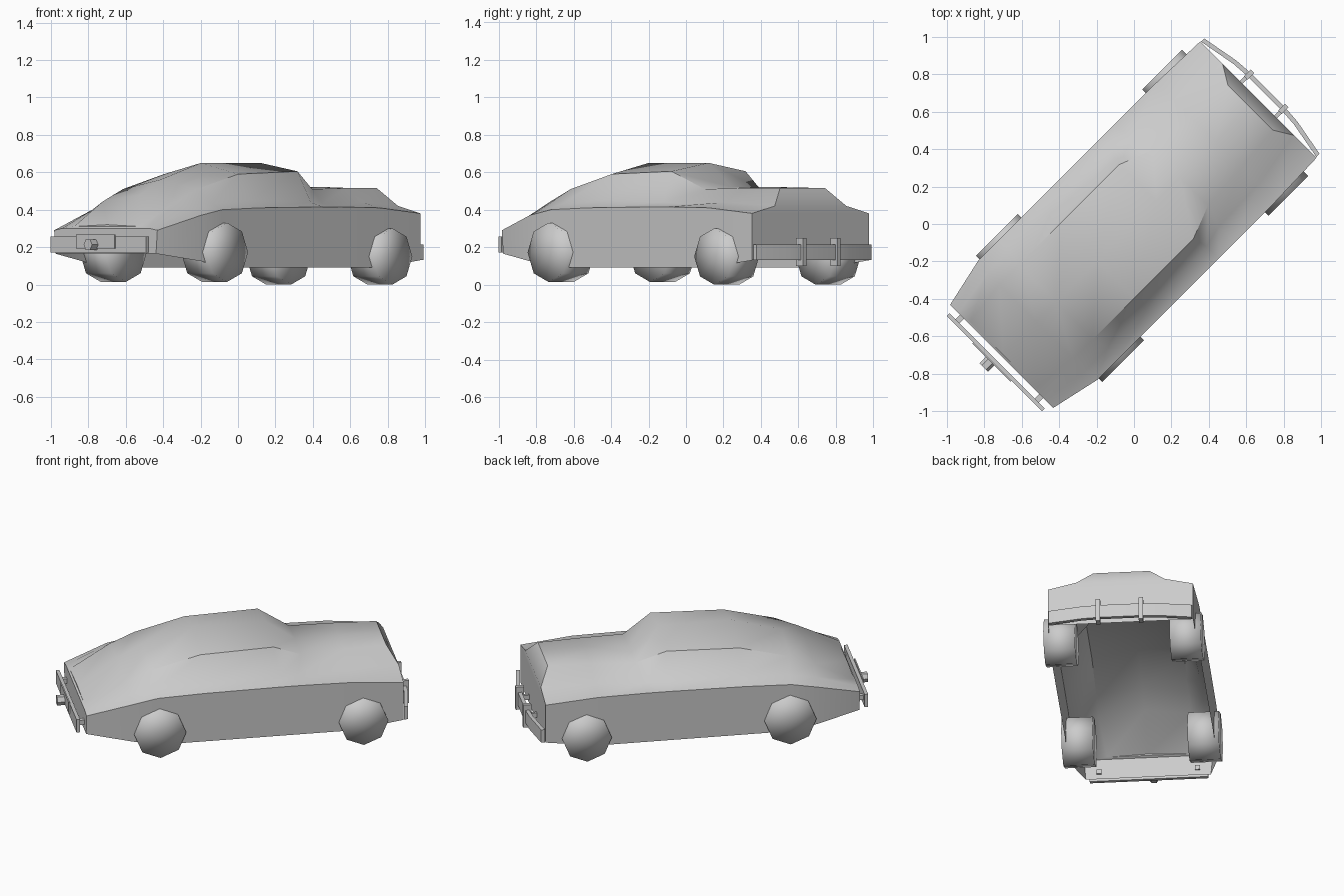
import bpy, bmesh, math
from mathutils import Matrix

cube = bpy.data.objects.get("Cube")
if cube:
    bpy.data.objects.remove(cube, do_unlink=True)

grey = bpy.data.materials.new("plain grey")
grey.use_nodes = True
grey.diffuse_color = (0.6, 0.6, 0.6, 1)
grey.node_tree.nodes["Principled BSDF"].inputs["Base Color"].default_value = (0.6, 0.6, 0.6, 1)

# The car is modelled along local x, then stands turned on the ground
TURN = math.radians(45)


def finish(name, bm, angle):
    bmesh.ops.recalc_face_normals(bm, faces=bm.faces)
    mesh = bpy.data.meshes.new(name)
    bm.to_mesh(mesh)
    bm.free()
    obj = bpy.data.objects.new(name, mesh)
    bpy.context.collection.objects.link(obj)
    mesh.materials.append(grey)
    obj.rotation_euler.z = TURN
    bpy.ops.object.select_all(action='DESELECT')
    obj.select_set(True)
    bpy.context.view_layer.objects.active = obj
    if angle >= 180:
        bpy.ops.object.shade_smooth()
    elif angle > 0:
        bpy.ops.object.shade_smooth_by_angle(angle=math.radians(angle))
    return obj


def box(name, center, size):
    bm = bmesh.new()
    bmesh.ops.create_cube(bm, size=1, matrix=Matrix.Translation(center) @ Matrix.Diagonal((*size, 1)))
    return finish(name, bm, 0)


# Body shell: half sections from sill over belt and shoulder to centre line.
# Each section: sill/belt x, top x, then (half width, height) pairs
SECTIONS = [
    (-1.0, -0.99, (0.38, 0.165), (0.39, 0.29), (0.33, 0.30), (0.25, 0.31), (0, 0.32)),
    (-0.73, -0.74, (0.45, 0.125), (0.45, 0.37), (0.37, 0.40), (0.28, 0.445), (0, 0.48)),
    (-0.57, -0.59, (0.45, 0.09), (0.45, 0.40), (0.37, 0.43), (0.28, 0.51), (0, 0.56)),
    (-0.28, -0.28, (0.45, 0.09), (0.45, 0.41), (0.37, 0.45), (0.28, 0.59), (0, 0.65)),
    (0.19, 0.17, (0.45, 0.09), (0.45, 0.415), (0.36, 0.44), (0.28, 0.605), (0, 0.65)),
    (0.31, 0.35, (0.45, 0.09), (0.45, 0.415), (0.33, 0.43), (0.21, 0.51), (0, 0.52)),
    (0.62, 0.62, (0.45, 0.09), (0.45, 0.41), (0.32, 0.44), (0.19, 0.515), (0, 0.522)),
    (0.94, 0.88, (0.44, 0.13), (0.44, 0.38), (0.27, 0.42), (0.17, 0.515), (0, 0.515)),
]
bm = bmesh.new()
rings = []
for low_x, top_x, *half in SECTIONS:
    xs = [low_x] * 3 + [top_x] * 2
    right = [(x, -w, z) for x, (w, z) in zip(xs, half)]
    left = [(x, -y, z) for x, y, z in reversed(right[:-1])]
    rings.append([bm.verts.new(p) for p in right + left])
for a, b in zip(rings, rings[1:]):
    for i in range(len(a) - 1):
        bm.faces.new((a[i], a[i + 1], b[i + 1], b[i]))
# Tail and nose panels, built as strips across the car
for ring in (rings[0], rings[-1]):
    n = len(ring) - 1
    for i in range(n // 2):
        quad = [ring[i], ring[i + 1], ring[n - i - 1], ring[n - i]]
        bm.faces.new(list(dict.fromkeys(quad)))
finish("body_shell", bm, 40)

# Wheels: eight-sided drums with fan caps
for end, x, z, radius in (("front", 0.69, 0.15, 0.15), ("rear", -0.56, 0.172, 0.158)):
    for side, s in (("left", 1), ("right", -1)):
        bm = bmesh.new()
        bmesh.ops.create_cone(bm, cap_ends=True, cap_tris=True, segments=8,
                              radius1=radius, radius2=radius, depth=0.19,
                              matrix=Matrix.Translation((x, s * 0.383, z))
                              @ Matrix.Rotation(math.radians(90), 4, 'X'))
        finish(f"{end}_{side}_wheel", bm, 180)

# Front bumper: bent bar
bm = bmesh.new()
path = [(0.955, -0.435), (0.993, -0.23), (1.0, -0.13), (1.0, 0.13), (0.993, 0.23), (0.955, 0.435)]
bars = [[bm.verts.new((x + dx, y, z)) for dx, z in
         ((-0.012, 0.13), (0.012, 0.13), (0.012, 0.215), (-0.012, 0.215))] for x, y in path]
for a, b in zip(bars, bars[1:]):
    for i in range(4):
        j = (i + 1) % 4
        bm.faces.new((a[i], a[j], b[j], b[i]))
bm.faces.new(bars[0])
bm.faces.new(bars[-1])
finish("front_bumper", bm, 30)

# Upright guards on the front bumper
for side, s in (("left", 1), ("right", -1)):
    box(f"front_{side}_guard", (1.0, s * 0.13, 0.175), (0.05, 0.026, 0.15))

# Rear bumper, its plate and the hexagonal knob
box("rear_bumper", (-1.045, 0, 0.213), (0.022, 0.72, 0.085))
box("rear_plate", (-1.06, 0.015, 0.23), (0.008, 0.29, 0.075))
bm = bmesh.new()
bmesh.ops.create_cone(bm, cap_ends=True, segments=6, radius1=0.032, radius2=0.032, depth=0.06,
                      matrix=Matrix.Translation((-1.08, 0.025, 0.213))
                      @ Matrix.Rotation(math.radians(90), 4, 'Y'))
finish("rear_knob", bm, 0)
# Brackets joining the bumpers to the body
for side, s in (("left", 1), ("right", -1)):
    box(f"rear_{side}_bracket", (-1.015, s * 0.3, 0.213), (0.05, 0.03, 0.03))
    box(f"front_{side}_bracket", (0.96, s * 0.13, 0.175), (0.06, 0.02, 0.03))
